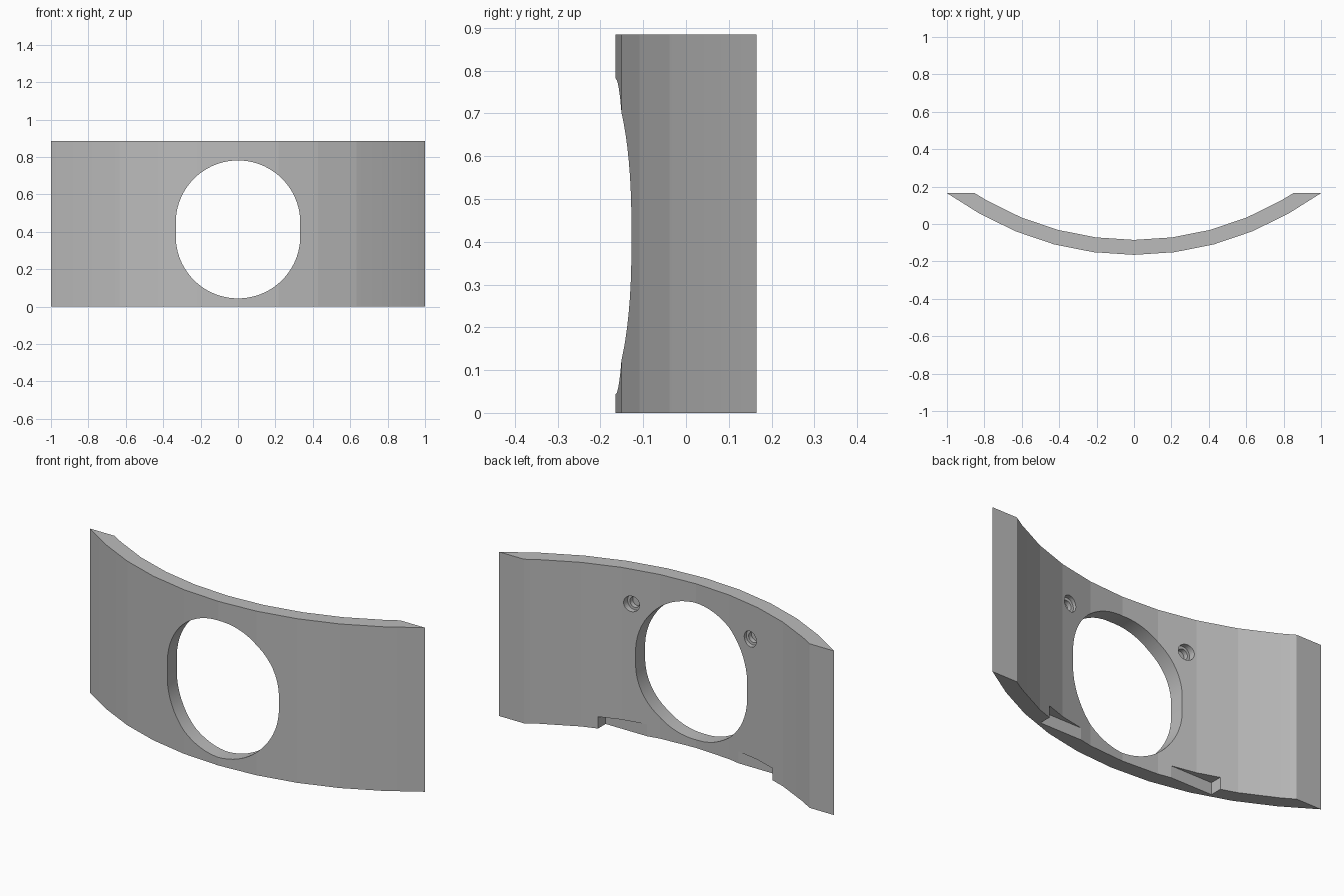
import bpy, bmesh
from math import sin, cos, pi, radians

cube = bpy.data.objects.get("Cube")
if cube:
    bpy.data.objects.remove(cube)

HEIGHT = 0.885
BACK = 0.165
OUTER_R, INNER_R = 1.655, 1.575
CENTRE_Y = OUTER_R - BACK

grey = bpy.data.materials.new("plain grey")
grey.use_nodes = True
colour = (0.5, 0.5, 0.5, 1)
grey.diffuse_color = colour
grey.node_tree.nodes["Principled BSDF"].inputs["Base Color"].default_value = colour


def prism(name, outline, offset):
    """Extrude a closed outline of 3D points along an offset."""
    bm = bmesh.new()
    face = bm.faces.new([bm.verts.new(p) for p in outline])
    new = bmesh.ops.extrude_face_region(bm, geom=[face])["geom"]
    bmesh.ops.translate(bm, vec=offset, verts=[v for v in new if isinstance(v, bmesh.types.BMVert)])
    bmesh.ops.recalc_face_normals(bm, faces=bm.faces)
    mesh = bpy.data.meshes.new(name)
    bm.to_mesh(mesh)
    bm.free()
    mesh.materials.append(grey)
    obj = bpy.data.objects.new(name, mesh)
    bpy.context.collection.objects.link(obj)
    return obj


def arc(radius, end_x):
    """Faceted arc from left to right, ending on the flat back plane."""
    angles = [radians(7.5 * i) for i in range(-4, 5)]
    points = [(radius * sin(a), CENTRE_Y - radius * cos(a), 0) for a in angles]
    return [(-end_x, BACK, 0)] + points + [(end_x, BACK, 0)]


def cut(target, cutter):
    cutter.hide_render = True
    mod = target.modifiers.new("cut", 'BOOLEAN')
    mod.operation = 'DIFFERENCE'
    mod.solver = 'EXACT'
    mod.object = cutter
    bpy.context.view_layer.objects.active = target
    bpy.ops.object.modifier_apply(modifier=mod.name)
    bpy.data.objects.remove(cutter)


def disc(x, y, z, radius, sides, stretch=0):
    """Upright round outline, optionally lengthened to a slot."""
    points = []
    for i in range(sides):
        a = 2 * pi * (i + 0.5) / sides
        shift = stretch if sin(a) > 0 else -stretch
        points.append((x + radius * cos(a), y, z + radius * sin(a) + shift))
    return points


# Curved plate
plate = prism("curved_plate", arc(OUTER_R, 1.0) + arc(INNER_R, 0.852)[::-1], (0, 0, HEIGHT))

# Large slightly tall opening
cut(plate, prism("opening_cutter", disc(0, -0.5, 0.4125, 0.333, 64, 0.036), (0, 1, 0)))

# Flat-backed recess along the lower back edge
recess = [(-0.52, -0.058, -0.1), (0.52, -0.058, -0.1), (0.52, 0.3, -0.1), (-0.52, 0.3, -0.1)]
cut(plate, prism("recess_cutter", recess, (0, 0, 0.164)))

# Stepped blind screw holes in the back
for side in (-1, 1):
    for radius, floor in ((0.042, -0.068), (0.028, -0.092)):
        cut(plate, prism("screw_cutter", disc(side * 0.354, floor, 0.698, radius, 32), (0, 0.3, 0)))

# Smooth the opening while keeping the plate facets
bpy.ops.object.select_all(action='DESELECT')
plate.select_set(True)
bpy.context.view_layer.objects.active = plate
bpy.ops.object.shade_smooth_by_angle(angle=radians(6.5))
